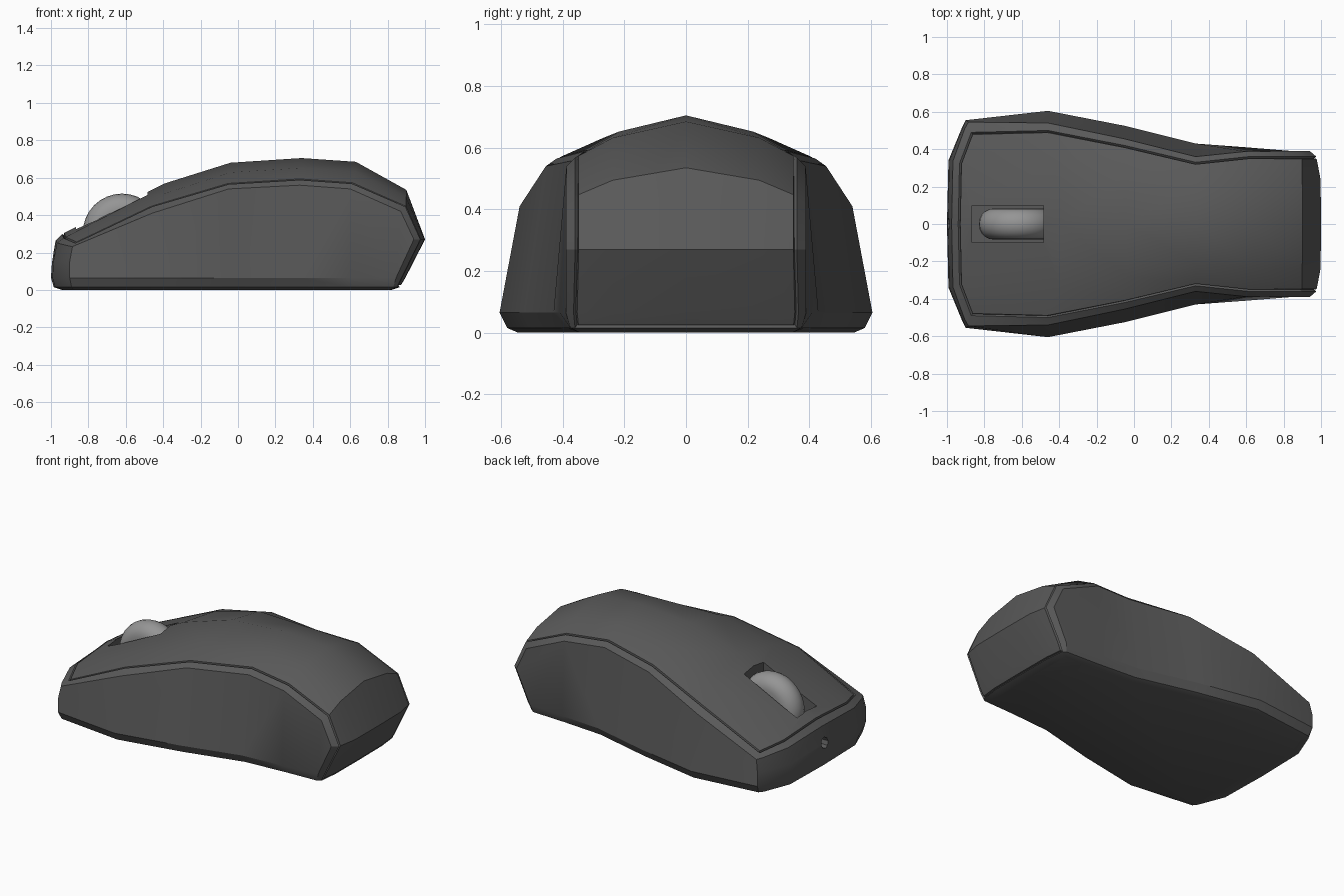
import bpy, bmesh, math
from mathutils import Vector

if "Cube" in bpy.data.objects:
    bpy.data.objects.remove(bpy.data.objects["Cube"])


def material(name, v):
    m = bpy.data.materials.new(name)
    m.diffuse_color = (v, v, v, 1)
    m.use_nodes = True
    m.node_tree.nodes["Principled BSDF"].inputs["Base Color"].default_value = m.diffuse_color
    return m


DARK = material("dark_grey_plastic", 0.1)
LIGHT = material("light_grey_rubber", 0.3)


def make_object(name, bm, mat):
    me = bpy.data.meshes.new(name)
    bm.to_mesh(me)
    bm.free()
    me.materials.append(mat)
    ob = bpy.data.objects.new(name, me)
    bpy.context.collection.objects.link(ob)
    return ob


def activate(ob):
    bpy.ops.object.select_all(action='DESELECT')
    ob.select_set(True)
    bpy.context.view_layer.objects.active = ob


# Stations running from the front underside, over the top, to the back underside:
# centre x z, shell edge x y z, side panel edge x y z
ROWS = [
    (-.94, 0, -.87, .48, 0, -.86, .50, 0),
    (-.985, .015, -.91, .505, .015, -.89, .53, .015),
    (-1, .065, -.92, .515, .065, -.90, .555, .065),
    (-.995, .15, -.915, .515, .15, -.90, .555, .15),
    (-.975, .265, -.905, .51, .235, -.885, .545, .232),
    (-.94, .30, -.87, .49, .25, -.885, .545, .232),
    (-.39, .57, -.46, .50, .445, -.46, .54, .41),
    (-.04, .68, -.05, .42, .565, -.05, .455, .54),
    (.34, .705, .33, .33, .588, .33, .36, .56),
    (.63, .685, .61, .36, .568, .60, .388, .54),
    (.90, .535, .895, .36, .445, .87, .39, .42),
    (1, .27, .975, .36, .27, .94, .39, .27),
    (.895, .065, .875, .365, .065, .845, .39, .065),
    (.865, .015, .85, .36, .015, .83, .375, .015),
    (.82, 0, .81, .34, 0, .80, .345, 0),
]
# Widest outline near the base: x, half width
WIDTHS = [(-.46, .605), (-.05, .525), (.33, .43), (.60, .41)]

bm = bmesh.new()
shell_faces = []
for s in (1, -1):
    grid = []
    for cx, cz, ix, iy, iz, ox, oy, oz in ROWS:
        mid = (cx + .1 * (ix - cx), s * .66 * iy, cz + .45 * (iz - cz))
        pts = [(cx, 0, cz), mid, (ix, s * iy, iz), (ox, s * oy, oz)]
        grid.append([bm.verts.new(p) for p in pts])
    # shell strip and its chamfered rim
    for i in range(len(ROWS) - 1):
        for j in range(3):
            f = bm.faces.new((grid[i][j], grid[i + 1][j], grid[i + 1][j + 1], grid[i][j + 1]))
            if j < 2 and 5 <= i <= 12:
                shell_faces.append(f)
    # side skirt, three levels
    o = [g[3] for g in grid]
    levels = []
    for z, d, a, b in ((.065, 0, 2, 12), (.015, .025, 1, 13), (0, .06, 0, 14)):
        levels.append([o[a]] + [bm.verts.new((x, s * (w - d), z)) for x, w in WIDTHS] + [o[b]])
    for up, low in zip(levels, levels[1:]):
        for k in range(5):
            bm.faces.new((up[k], up[k + 1], low[k + 1], low[k]))
    # side panel
    base = levels[0]
    bm.faces.new((base[0], base[1], o[6], o[5], o[4], o[3]))
    for k in range(1, 4):
        bm.faces.new((base[k], base[k + 1], o[k + 6], o[k + 5]))
    bm.faces.new((base[4], o[12], o[11], o[10], o[9]))

bmesh.ops.remove_doubles(bm, verts=bm.verts, dist=.0005)
bmesh.ops.holes_fill(bm, edges=[e for e in bm.edges if e.is_boundary], sides=0)
bmesh.ops.recalc_face_normals(bm, faces=bm.faces)
# groove around the top shell
shell_faces = [f for f in shell_faces if f.is_valid]
for depth in (-.012, .012):
    bmesh.ops.inset_region(bm, faces=shell_faces, thickness=.006, depth=depth,
                           use_even_offset=True, use_boundary=True)
for v in bm.verts:
    v.co.z = max(v.co.z, 0)
body = make_object("mouse_body", bm, DARK)


# Cut the wheel slot and the cable hole
def cut(target, cutter):
    cutter.hide_render = True
    activate(target)
    mod = target.modifiers.new("cut", 'BOOLEAN')
    mod.operation = 'DIFFERENCE'
    mod.solver = 'EXACT'
    mod.object = cutter
    bpy.ops.object.modifier_apply(modifier=mod.name)
    bpy.data.objects.remove(cutter)


bm = bmesh.new()
bmesh.ops.create_cube(bm, size=1)
for v in bm.verts:
    v.co = Vector((-.675 + v.co.x * .38, v.co.y * .2, .5 + v.co.z * .7))
cut(body, make_object("slot_cutter", bm, DARK))

bpy.ops.mesh.primitive_cylinder_add(vertices=8, radius=.035, depth=.2,
                                    location=(-1, 0, .16), rotation=(0, math.pi / 2, 0))
hole = bpy.context.object
hole.data.materials.append(DARK)
cut(body, hole)

# Scroll wheel: rounded profile turned about the y axis
bm = bmesh.new()
SEG, PRO = 32, 10
rings = []
for i in range(SEG):
    a = 2 * math.pi * i / SEG
    ring = []
    for j in range(PRO + 1):
        t = math.pi * (j / PRO - .5)
        r = .13 + .08 * math.cos(t)
        ring.append(bm.verts.new((-.62 + r * math.cos(a), .083 * math.sin(t), .305 + r * math.sin(a))))
    rings.append(ring)
for i in range(SEG):
    p, q = rings[i], rings[(i + 1) % SEG]
    for j in range(PRO):
        bm.faces.new((p[j], p[j + 1], q[j + 1], q[j]))
for j in (0, PRO):
    bm.faces.new([r[j] for r in rings])
bmesh.ops.recalc_face_normals(bm, faces=bm.faces)
wheel = make_object("scroll_wheel", bm, LIGHT)

for ob in (body, wheel):
    activate(ob)
    bpy.ops.object.shade_smooth_by_angle(angle=math.radians(30))
